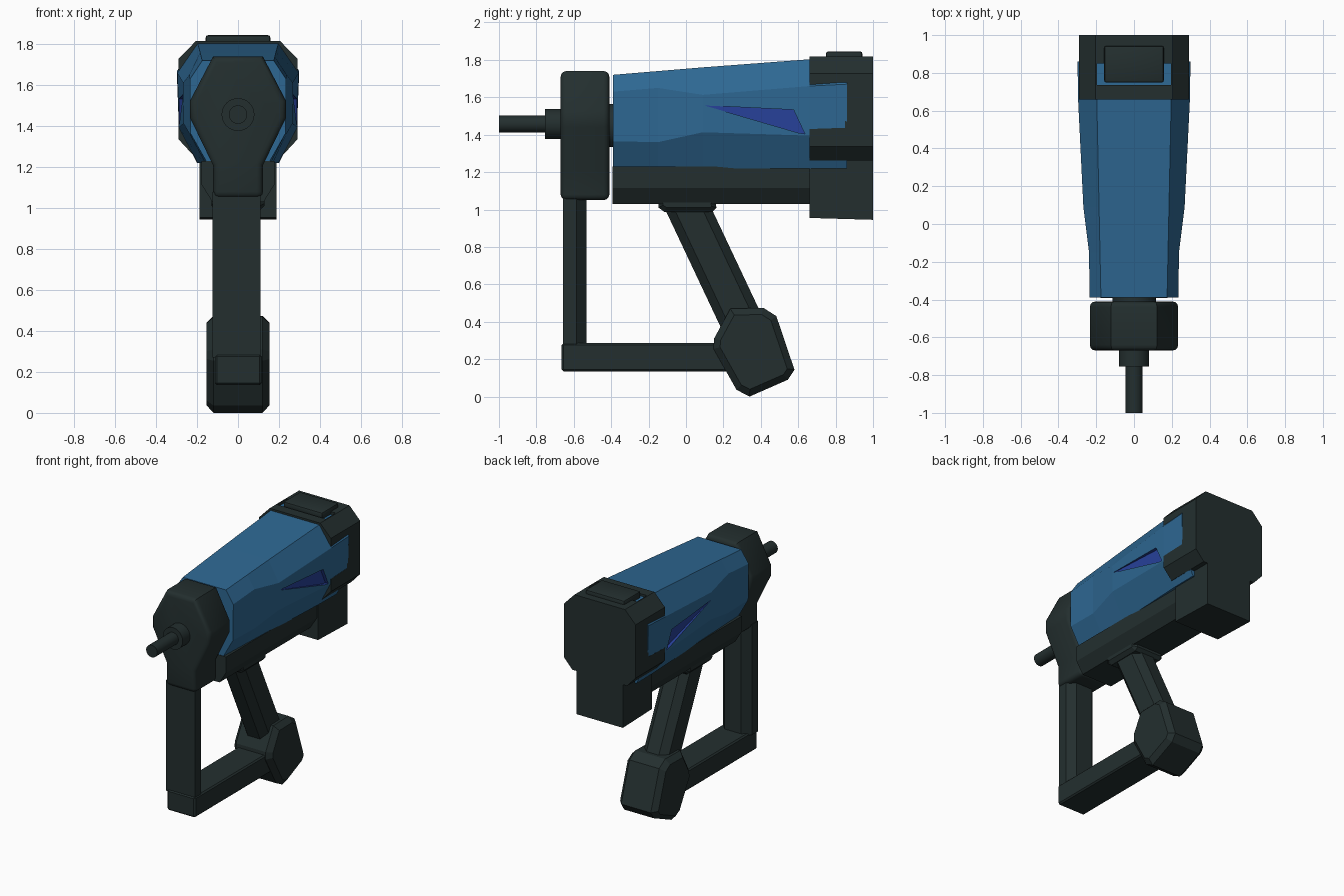
import bpy, bmesh, math
from mathutils import Vector

if "Cube" in bpy.data.objects:
    bpy.data.objects.remove(bpy.data.objects["Cube"])


def material(name, rgb):
    m = bpy.data.materials.new(name)
    m.diffuse_color = (*rgb, 1)
    m.use_nodes = True
    m.node_tree.nodes["Principled BSDF"].inputs["Base Color"].default_value = m.diffuse_color
    return m


DARK = material("charcoal", (0.017, 0.028, 0.028))
BLUE = material("steel blue", (0.027, 0.137, 0.29))
INDIGO = material("indigo", (0.02, 0.052, 0.32))


def finish(name, bm, mats):
    bmesh.ops.recalc_face_normals(bm, faces=bm.faces[:])
    me = bpy.data.meshes.new(name)
    bm.to_mesh(me)
    bm.free()
    ob = bpy.data.objects.new(name, me)
    bpy.context.collection.objects.link(ob)
    for m in mats:
        me.materials.append(m)
    return ob


def loft(name, rings, mats):
    """Skin a list of equal-length point rings and cap both ends."""
    bm = bmesh.new()
    vs = [[bm.verts.new(p) for p in r] for r in rings]
    n = len(vs[0])
    for a, b in zip(vs, vs[1:]):
        for i in range(n):
            j = (i + 1) % n
            bm.faces.new((a[i], a[j], b[j], b[i]))
    bm.faces.new(vs[0])
    bm.faces.new(vs[-1])
    return finish(name, bm, mats)


def prism(name, pts, a, b, axis, mats=(DARK,)):
    """Extrude a 2D profile from a to b along axis x (y,z), y (x,z) or z (x,y)."""
    def place(p, t):
        u, v = p
        return {"x": (t, u, v), "y": (u, t, v), "z": (u, v, t)}[axis]
    return loft(name, [[place(p, t) for p in pts] for t in (a, b)], mats)


def box(name, x, y, z, mats=(DARK,)):
    return prism(name, [(x[0], y[0]), (x[1], y[0]), (x[1], y[1]), (x[0], y[1])],
                 z[0], z[1], "z", mats)


def mirrored(half):
    return half + [(-x, z) for x, z in reversed(half)]


def cylinder(name, r, y0, y1, z, n=32):
    ring = [(r * math.cos(2 * math.pi * i / n), z + r * math.sin(2 * math.pi * i / n))
            for i in range(n)]
    return smooth(prism(name, ring, y0, y1, "y"))


def activate(ob):
    bpy.ops.object.select_all(action="DESELECT")
    ob.select_set(True)
    bpy.context.view_layer.objects.active = ob


def smooth(ob):
    activate(ob)
    bpy.ops.object.shade_smooth_by_angle(angle=math.radians(35))
    return ob


def bevel(ob, width, segments=1, limit=60):
    m = ob.modifiers.new("bevel", "BEVEL")
    m.width, m.segments = width, segments
    m.limit_method, m.angle_limit = "ANGLE", math.radians(limit)
    activate(ob)
    bpy.ops.object.modifier_apply(modifier=m.name)
    if segments > 1:
        smooth(ob)
    return ob


def cut(ob, cutter):
    m = ob.modifiers.new("cut", "BOOLEAN")
    m.operation, m.solver, m.object = "DIFFERENCE", "EXACT", cutter
    activate(ob)
    bpy.ops.object.modifier_apply(modifier=m.name)
    bpy.data.objects.remove(cutter)


# Blue shell: y, top half width, top z, side half widths, side z's, bottom half width
stations = [
    (-0.39, 0.175, 1.72, 0.235, 1.63, 0.232, 1.365, 0.15),
    (-0.15, 0.180, 1.74, 0.238, 1.65, 0.235, 1.36, 0.16),
    (0.09, 0.185, 1.76, 0.268, 1.613, 0.266, 1.413, 0.17),
    (0.66, 0.197, 1.803, 0.296, 1.66, 0.289, 1.395, 0.197),
    (0.86, 0.197, 1.795, 0.299, 1.67, 0.288, 1.395, 0.20)]
rings = []
for y, tw, tz, uw, uz, lw, lz, bw in stations:
    prof = mirrored([(tw, tz), (uw, uz), (lw, lz), (bw, 1.22)])
    rings.append([(x, y, z) for x, z in prof])
shell = loft("body_shell", rings, (BLUE, INDIGO))

# Indigo wedge recess in each side of the shell
wedge = [(0.10, 1.556), (0.575, 1.533), (0.635, 1.405), (0.60, 1.41)]
for s in (1, -1):
    c = prism("recess_cutter", wedge, s * 0.264, s * 0.4, "x", (BLUE, INDIGO))
    for f in c.data.polygons:
        f.material_index = 1
    cut(shell, c)

# Rear cap with side notches and a top slot showing the shell
rear = prism("rear_cap", mirrored([(0.205, 1.817), (0.291, 1.728), (0.291, 1.337),
                                   (0.222, 1.262)]), 0.66, 1.0, "y")
for s in (1, -1):
    cut(rear, prism("notch_cutter", [(0.6, 1.428), (0.6, 1.663), (0.85, 1.678), (0.85, 1.437)],
                    s * 0.2, s * 0.4, "x"))
cut(rear, box("slot_cutter", (-0.197, 0.197), (0.735, 0.85), (1.70, 1.9)))
bevel(box("top_pad", (-0.158, 0.158), (0.748, 0.943), (1.79, 1.845)), 0.012, 2)

# Rear block below the cap
prism("rear_block", [(0.66, 0.955), (1.0, 0.945), (1.0, 1.30), (0.66, 1.30)],
      -0.188, 0.188, "x")

# Dark underside and neck
prism("underbody", mirrored([(0.178, 1.23), (0.178, 1.115), (0.125, 1.03)]),
      -0.393, 0.67, "y")
cylinder("neck", 0.115, -0.45, -0.38, 1.45)

# Front cap, collar and barrel
bevel(prism("front_cap", mirrored([(0.122, 1.74), (0.234, 1.525), (0.234, 1.44),
                                   (0.122, 1.21), (0.122, 1.05)]), -0.67, -0.41, "y"),
      0.03, 3, 75)
cylinder("collar", 0.08, -0.755, -0.64, 1.457)
cylinder("barrel", 0.045, -1.0, -0.74, 1.457)

# Front post with chamfered rear edges, and lower bar
prism("front_post", [(-0.125, -0.657), (0.11, -0.657), (0.11, -0.585), (0.06, -0.533),
                     (-0.075, -0.533), (-0.125, -0.585)], 0.27, 1.08, "z")
bevel(box("lower_bar", (-0.112, 0.116), (-0.665, 0.28), (0.135, 0.285)), 0.01)

# Slanted grip with octagonal section
sec = [(-0.125, 0.05), (-0.075, 0.1), (0.075, 0.1), (0.125, 0.05),
       (0.125, -0.05), (0.075, -0.1), (-0.075, -0.1), (-0.125, -0.05)]
smooth(loft("grip", [[(x, cy + u, z) for u, x in sec]
                     for cy, z in ((-0.005, 1.04), (0.325, 0.34))], (DARK,)))
bevel(prism("grip_collar", [(-0.11, 1.082), (-0.147, 1.055), (-0.147, 1.01), (-0.115, 0.987),
                            (0.14, 0.987), (0.163, 1.01), (0.155, 1.055), (0.135, 1.082)],
            -0.13, 0.13, "x"), 0.025, 1, 75)

# Grip base
bevel(prism("grip_base", [(0.15, 0.31), (0.237, 0.47), (0.414, 0.474), (0.483, 0.43),
                          (0.58, 0.143), (0.545, 0.09), (0.34, 0.0), (0.27, 0.036),
                          (0.147, 0.255)], -0.155, 0.155, "x"), 0.035, 1, 75)
